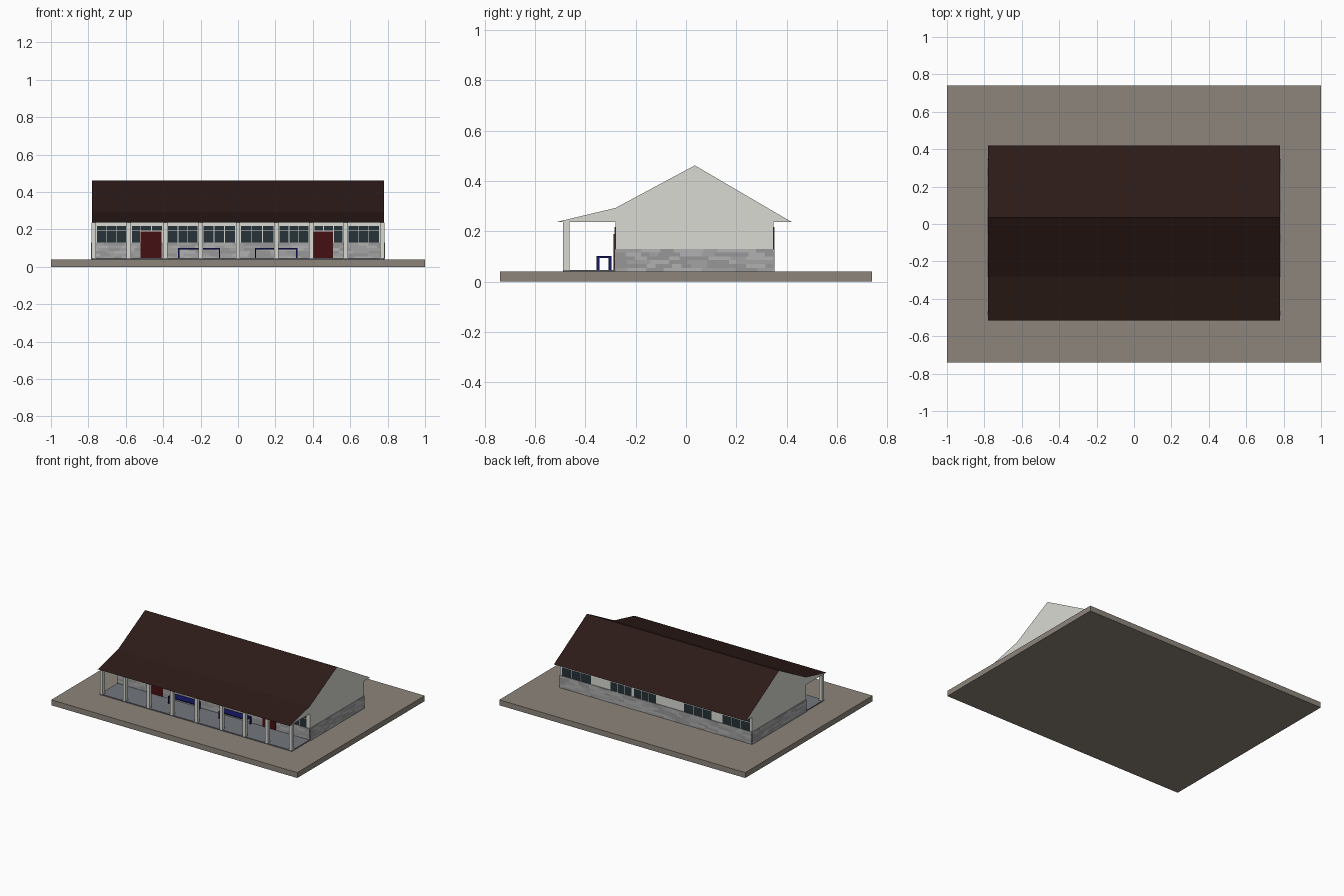
import bpy, bmesh, random

if "Cube" in bpy.data.objects:
    bpy.data.objects.remove(bpy.data.objects["Cube"])

random.seed(4)

def mat(name, r, g, b):
    m = bpy.data.materials.new(name)
    m.diffuse_color = (r, g, b, 1)
    m.use_nodes = True
    m.node_tree.nodes["Principled BSDF"].inputs["Base Color"].default_value = m.diffuse_color
    return m

M_BASE = mat("ground_stone", .27, .235, .2)
M_WALL = mat("cream_wall", .70, .70, .65)
M_ROOF = mat("dark_roof", .025, .011, .009)
M_DOOR = mat("red_door", .06, .005, .006)
M_BLUE = mat("blue_paint", .008, .008, .14)
M_GLASS = mat("dark_glass", .02, .032, .04)
M_FLOOR = mat("porch_floor", .17, .18, .2)
STONES = [mat("stone_%d" % i, v, v, v) for i, v in enumerate((.31, .37, .44))]

def finish(name, bm, mats):
    me = bpy.data.meshes.new(name)
    bm.to_mesh(me)
    bm.free()
    ob = bpy.data.objects.new(name, me)
    for m in mats:
        me.materials.append(m)
    bpy.context.collection.objects.link(ob)
    return ob

def add_box(bm, x0, x1, y0, y1, z0, z1, mi=0):
    vs = bmesh.ops.create_cube(bm, size=1)["verts"]
    for v in vs:
        v.co = ((x0 + x1) / 2 + v.co.x * (x1 - x0),
                (y0 + y1) / 2 + v.co.y * (y1 - y0),
                (z0 + z1) / 2 + v.co.z * (z1 - z0))
    for f in {f for v in vs for f in v.link_faces}:
        f.material_index = mi

def boxes(name, dims, m):
    bm = bmesh.new()
    for d in dims:
        add_box(bm, *d)
    return finish(name, bm, [m])

XW, YF, YB = .78, -.28, .347      # wall half width, front wall, back wall
Z0, ZS, ZE = .04, .13, .237       # ground, stone top, eave

# Ground slab, porch floor and main walls
boxes("ground_slab", [(-1, 1, -.74, .74, 0, Z0)], M_BASE)
boxes("porch_floor", [(-XW, XW, -.488, YF, Z0, .047)], M_FLOOR)
boxes("walls", [(-XW, XW, YF, YB, Z0, ZE)], M_WALL)

# Roof prism: dark slopes, cream gables and soffit
bm = bmesh.new()
prof = [(-.515, ZE), (.42, ZE), (.035, .462), (YF, .293)]
ends = [[bm.verts.new((x, y, z)) for y, z in prof] for x in (-XW, XW)]
bm.faces.new(ends[0])
bm.faces.new(ends[1])
for i in range(4):
    j = (i + 1) % 4
    f = bm.faces.new((ends[0][i], ends[0][j], ends[1][j], ends[1][i]))
    f.material_index = 0 if i == 0 else 1
bmesh.ops.recalc_face_normals(bm, faces=bm.faces)
finish("roof", bm, [M_WALL, M_ROOF])

# Porch columns
cols = [-.77, -.583, -.39, -.2, 0, .205, .392, .575, .77]
boxes("porch_columns", [(x - .012, x + .012, -.488, -.464, .047, ZE) for x in cols], M_WALL)

# Doors
doors = [(-.52, -.41), (.40, .507)]
boxes("doors", [(a, b, YF - .008, YF, .047, .19) for a, b in doors], M_DOOR)

# Stone wainscot laid in courses of mixed greys
def wainscot(name, a, b, place):
    bm = bmesh.new()
    n = 6
    h = (ZS - Z0) / n
    for k in range(n):
        p = a
        while p < b - 1e-6:
            q = p + random.uniform(.03, .09)
            if q > b - .02:
                q = b
            add_box(bm, *place(p, q), Z0 + k * h, Z0 + (k + 1) * h, random.randrange(3))
            p = q
    finish(name, bm, STONES)

T = .005
for i, (a, b) in enumerate([(-XW, -.52), (-.41, .40), (.507, XW)]):
    wainscot("front_stone_%d" % i, a, b, lambda p, q: (p, q, YF - T, YF))
wainscot("back_stone", -XW, XW, lambda p, q: (p, q, YB, YB + T))
wainscot("left_stone", YF, YB, lambda p, q: (-XW - T, -XW, p, q))
wainscot("right_stone", YF, YB, lambda p, q: (XW, XW + T, p, q))

# Windows: glass panes with cream glazing bars
glass, bars = [], []

def window(a, b, y, side, z0=ZS, panes=3):
    z1, t = .218, .002
    def slab(x0, x1, za, zb, d):
        ys = sorted((y, y + side * d))
        return (x0, x1, ys[0], ys[1], za, zb)
    glass.append(slab(a, b, z0, z1, .002))
    for i in range(1, panes):
        x = a + (b - a) * i / panes
        bars.append(slab(x - t, x + t, z0, z1, .004))
    if z0 < .18:
        bars.append(slab(a, b, .194, .198, .004))

for i in range(8):
    a, b = cols[i] + .016, cols[i + 1] - .016
    if i == 1:
        window(a, -.525, YF, -1, panes=1)
        window(-.52, b, YF, -1, .195, 2)
    elif i == 6:
        window(.512, b, YF, -1, panes=1)
        window(a, .507, YF, -1, .195, 2)
    else:
        window(a, b, YF, -1)
for a, b in [(-.765, -.54), (-.45, -.23), (0, .18), (.2, .37), (.53, .765)]:
    window(a, b, YB, 1)
boxes("window_glass", glass, M_GLASS)
boxes("window_bars", bars, M_WALL)

# Porch benches
for name, a, b in [("left_bench", -.32, -.095), ("right_bench", .09, .317)]:
    parts = [(a, b, -.356, -.297, .094, .101)]
    for x in (a, b - .006):
        for y in (-.356, -.309):
            parts.append((x, x + .006, y, y + .012, .047, .094))
    boxes(name, parts, M_BLUE)
